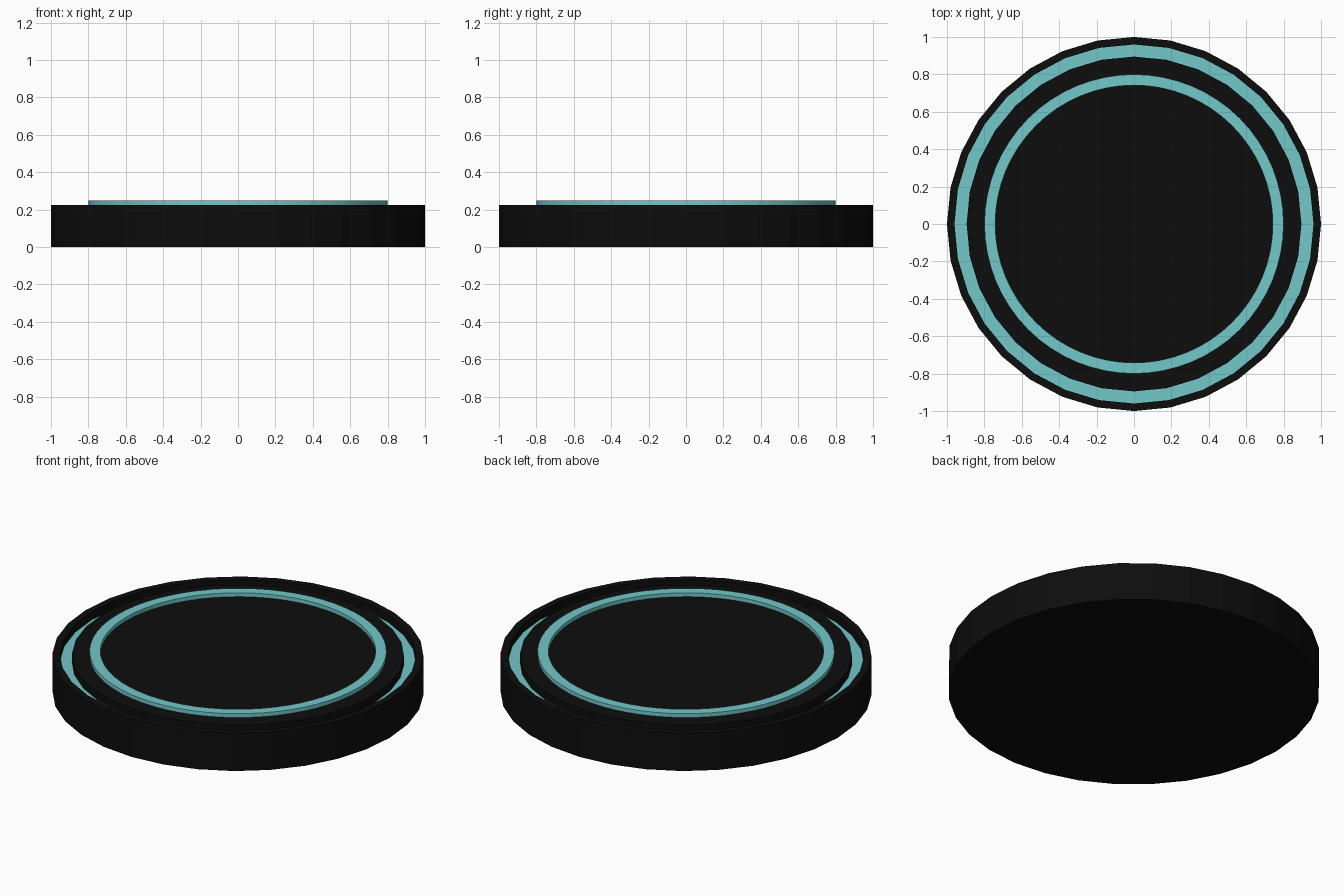
import bpy, bmesh, math

cube = bpy.data.objects.get("Cube")
if cube:
    bpy.data.objects.remove(cube, do_unlink=True)


def material(name, color):
    mat = bpy.data.materials.new(name)
    mat.use_nodes = True
    mat.diffuse_color = (*color, 1)
    mat.node_tree.nodes["Principled BSDF"].inputs["Base Color"].default_value = (*color, 1)
    return mat


BLACK = material("black", (0.004, 0.004, 0.004))
TEAL = material("teal", (0.17, 0.58, 0.59))


def lathe(name, profile, sides, mats, closed=False, teal_band=None):
    """Spin (radius, z) points around z; radius 0 becomes a pole."""
    bm = bmesh.new()
    rings = []
    for r, z in profile:
        if r == 0:
            rings.append([bm.verts.new((0, 0, z))] * sides)
        else:
            rings.append([bm.verts.new((r * math.cos(a), r * math.sin(a), z))
                          for a in (2 * math.pi * i / sides for i in range(sides))])
    count = len(rings)
    for k in range(count if closed else count - 1):
        lower, upper = rings[k], rings[(k + 1) % count]
        for i in range(sides):
            j = (i + 1) % sides
            corners = dict.fromkeys((lower[i], lower[j], upper[j], upper[i]))
            face = bm.faces.new(list(corners))
            face.material_index = int(k == teal_band)
    bmesh.ops.recalc_face_normals(bm, faces=bm.faces)
    mesh = bpy.data.meshes.new(name)
    bm.to_mesh(mesh)
    bm.free()
    for mat in mats:
        mesh.materials.append(mat)
    obj = bpy.data.objects.new(name, mesh)
    bpy.context.collection.objects.link(obj)
    return obj


TOP, GROOVE = 0.225, 0.178

# Puck body with a teal-floored groove near the rim
lathe("puck_body",
      [(0, 0), (1, 0), (1, TOP), (0.96, TOP), (0.96, GROOVE),
       (0.895, GROOVE), (0.895, TOP), (0, TOP)],
      32, [BLACK, TEAL], teal_band=4)

# Raised ring on the top face
lathe("raised_ring",
      [(0.80, TOP - 0.01), (0.80, 0.248), (0.742, 0.248), (0.742, TOP - 0.01)],
      64, [TEAL], closed=True)
